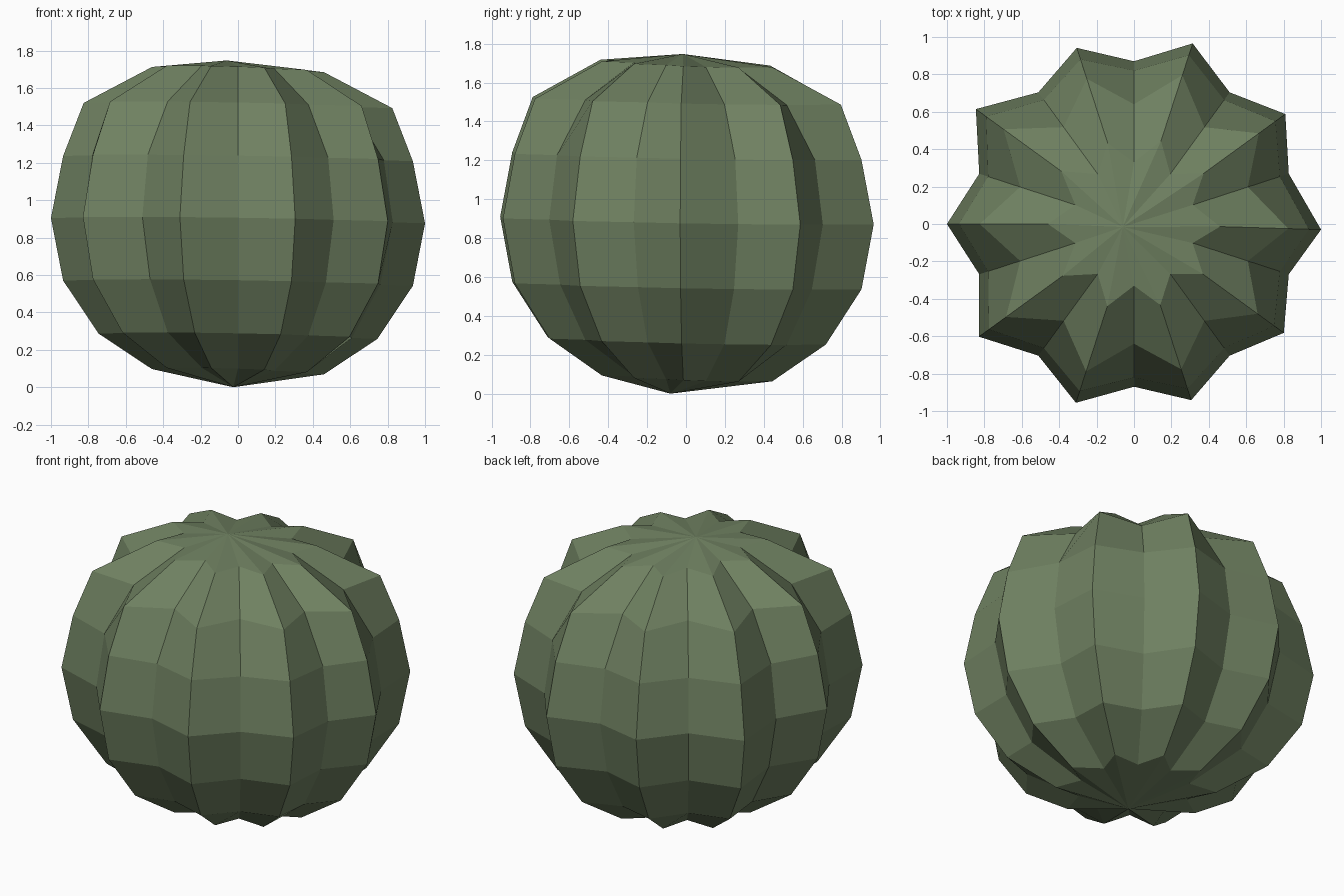
import bpy, bmesh
from math import sin, cos, pi

if "Cube" in bpy.data.objects:
    bpy.data.objects.remove(bpy.data.objects["Cube"])

# Ring profile, bottom to top: height, rib radius, valley radius
RINGS = [(0.083, 0.46, 0.33), (0.272, 0.745, 0.64), (0.556, 0.935, 0.80),
         (0.89, 1.0, 0.87), (1.222, 0.935, 0.82), (1.506, 0.825, 0.64),
         (1.698, 0.46, 0.33)]
# Slight hand-made unevenness of each of the ten ribs
RIB_SCALE = [1.0, 1.0, 1.015, 0.99, 1.045, 1.0, 1.025, 1.005, 0.99, 0.99]
SIDES = 20

bm = bmesh.new()

# Ribbed body: alternating rib and valley points, each meridian a little offset in height
rings = []
for z, rib, valley in RINGS:
    ring = []
    for i in range(SIDES):
        a = 2 * pi * i / SIDES
        r = valley if i % 2 else rib * RIB_SCALE[i // 2]
        dy = -0.03 if i == 0 else 0.0
        dz = -0.014 * cos(a) - 0.016 * sin(a)
        ring.append(bm.verts.new((r * cos(a), r * sin(a) + dy * r, z + dz)))
    rings.append(ring)

for low, high in zip(rings, rings[1:]):
    for i in range(SIDES):
        j = (i + 1) % SIDES
        bm.faces.new((low[i], low[j], high[j], high[i]))

# Off-centre poles closing the bottom and top
bottom = bm.verts.new((-0.025, -0.08, 0.0))
top = bm.verts.new((-0.06, -0.016, 1.747))
for i in range(SIDES):
    j = (i + 1) % SIDES
    bm.faces.new((bottom, rings[0][j], rings[0][i]))
    bm.faces.new((top, rings[-1][i], rings[-1][j]))

mesh = bpy.data.meshes.new("cactus_body")
bm.to_mesh(mesh)
bm.free()
body = bpy.data.objects.new("cactus_body", mesh)
bpy.context.collection.objects.link(body)

# Green skin
skin = bpy.data.materials.new("green_skin")
skin.diffuse_color = (0.16, 0.22, 0.12, 1)
skin.use_nodes = True
skin.node_tree.nodes["Principled BSDF"].inputs["Base Color"].default_value = skin.diffuse_color
mesh.materials.append(skin)
